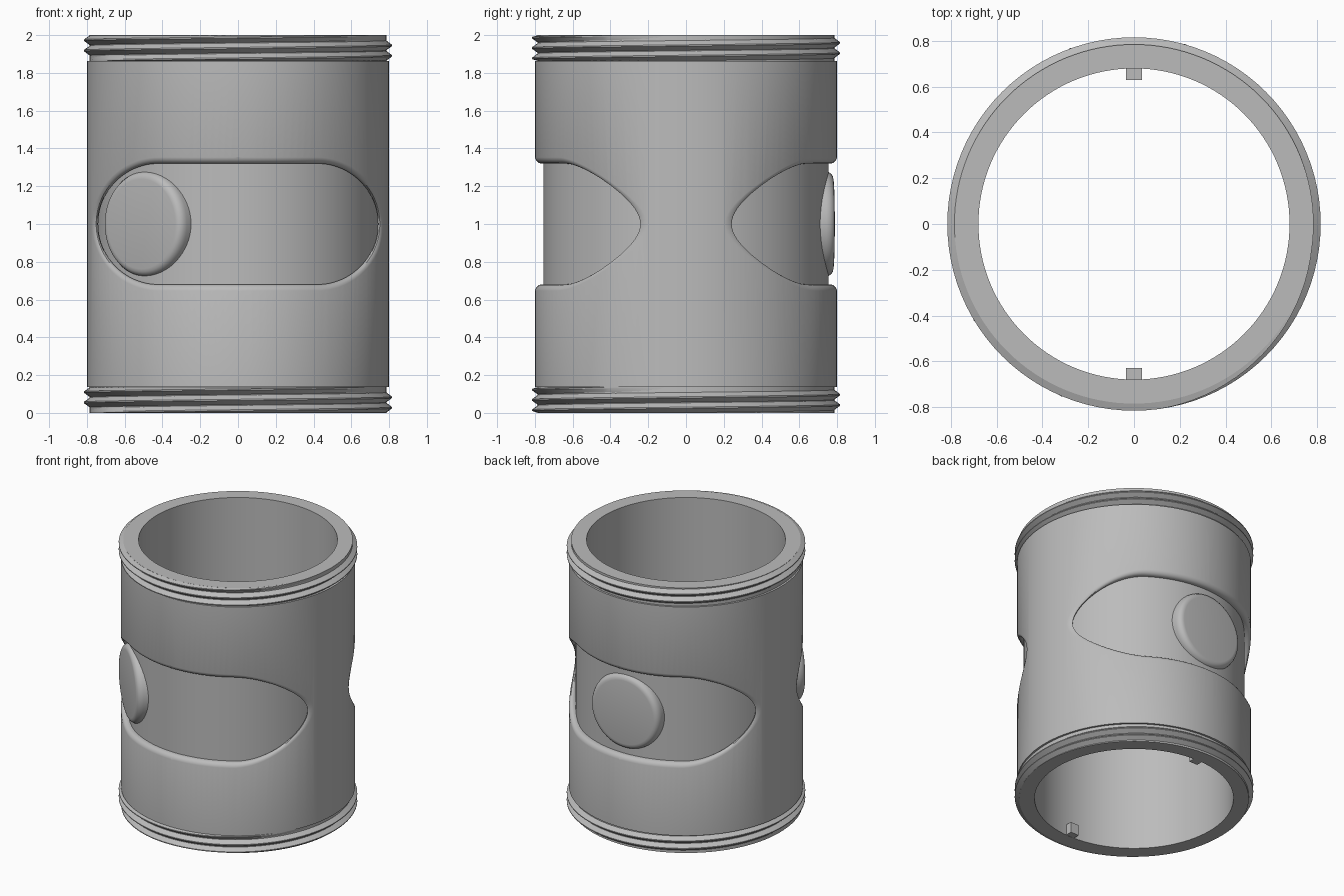
import bpy
import bmesh
from math import sin, cos, pi, sqrt, radians
from mathutils import Matrix

if "Cube" in bpy.data.objects:
    bpy.data.objects.remove(bpy.data.objects["Cube"])

grey = bpy.data.materials.new("plain grey")
grey.use_nodes = True
COLOUR = (0.5, 0.5, 0.5, 1)
grey.diffuse_color = COLOUR
grey.node_tree.nodes["Principled BSDF"].inputs["Base Color"].default_value = COLOUR

BORE, OUTER, FLOOR = 0.68, 0.80, 0.755
HEIGHT, COLLAR = 2.0, 0.137


def finish(name, bm):
    bmesh.ops.remove_doubles(bm, verts=bm.verts, dist=1e-5)
    bmesh.ops.recalc_face_normals(bm, faces=bm.faces)
    mesh = bpy.data.meshes.new(name)
    bm.to_mesh(mesh)
    bm.free()
    mesh.materials.append(grey)
    ob = bpy.data.objects.new(name, mesh)
    bpy.context.collection.objects.link(ob)
    return ob


def activate(ob):
    bpy.ops.object.select_all(action="DESELECT")
    ob.select_set(True)
    bpy.context.view_layer.objects.active = ob


def smooth(ob, angle=35):
    activate(ob)
    bpy.ops.object.shade_smooth_by_angle(angle=radians(angle))


def bridge(bm, a, b):
    """Join two closed loops of vertices with quads."""
    for i in range(len(a)):
        j = (i + 1) % len(a)
        bm.faces.new((a[i], a[j], b[j], b[i]))


def lathe(name, profile, segments=128, closed=False, matrix=Matrix()):
    """Turn an (r, z) profile about z; open profiles get flat end caps."""
    bm = bmesh.new()
    rings = [[bm.verts.new((r * cos(2 * pi * i / segments), r * sin(2 * pi * i / segments), z))
              for i in range(segments)] for r, z in profile]
    for a, b in zip(rings, rings[1:]):
        bridge(bm, a, b)
    if closed:
        bridge(bm, rings[-1], rings[0])
    else:
        bm.faces.new(rings[0])
        bm.faces.new(rings[-1])
    bm.transform(matrix)
    return finish(name, bm)


def tube(name, outer, z0, z1):
    return lathe(name, [(BORE, z0), (outer, z0), (outer, z1), (BORE, z1)], closed=True)


def slot_cutter(name, side):
    """Long rounded slot wrapped on the wall, flaring to a rounded rim."""
    straight, end_r, n = 0.42, 0.32, 24
    bm = bmesh.new()
    levels = [(0, FLOOR), (0, 0.768), (0.004, 0.78), (0.011, 0.789),
              (0.021, 0.796), (0.035, 0.8005), (0.036, 0.86)]
    rings = []
    for off, rad in levels:
        r = end_r + off
        # upper outline from left tip to right tip
        up = [(-straight - r * cos(pi / 2 * i / n), r * sin(pi / 2 * i / n)) for i in range(n)]
        up += [(-straight + 2 * straight * i / n, r) for i in range(n + 1)]
        up += [(straight + r * sin(pi / 2 * i / n), r * cos(pi / 2 * i / n)) for i in range(1, n)]
        up.append((straight + r, 0))
        outline = up + [(x, -z) for x, z in reversed(up[1:-1])]
        rings.append([bm.verts.new((x, side * sqrt(rad * rad - x * x), 1 + z)) for x, z in outline])
    for a, b in zip(rings, rings[1:]):
        bridge(bm, a, b)
    # upright strips make both ends follow the cylinder
    for ring in (rings[0], rings[-1]):
        total = len(ring)
        half = total // 2
        bm.faces.new((ring[0], ring[1], ring[-1]))
        for i in range(1, half - 1):
            bm.faces.new((ring[i], ring[i + 1], ring[total - i - 1], ring[total - i]))
        bm.faces.new((ring[half - 1], ring[half], ring[half + 1]))
    ob = finish(name, bm)
    ob.hide_render = True
    return ob


def thread(name, z0, z1):
    """V-shaped ridge running in a helix round a collar, fading at both ends."""
    pitch, steps, root, height = 0.055, 96, 0.783, 0.033
    bm = bmesh.new()
    count = int(steps * ((z1 - z0) / pitch + 1))
    prev = None
    for i in range(count + 1):
        a = 2 * pi * i / steps
        zc = z0 - pitch / 2 + pitch * i / steps
        peak = root + height * max(0, min(1, (zc - z0) / 0.012, (z1 - zc) / 0.012))
        row = []
        for r, dz in ((root, -0.5), (peak, -0.06), (peak, 0.06), (root, 0.5)):
            z = min(z1, max(z0, zc + dz * pitch))
            row.append(bm.verts.new((r * cos(a), r * sin(a), z)))
        if prev:
            for k in range(3):
                bm.faces.new((prev[k], row[k], row[k + 1], prev[k + 1]))
        prev = row
    bmesh.ops.dissolve_degenerate(bm, dist=1e-5, edges=bm.edges)
    return finish(name, bm)


# main wall with a wrapped slot on the front and back
body = tube("body", OUTER, COLLAR, HEIGHT - COLLAR)
for side, label in ((-1, "front"), (1, "back")):
    cutter = slot_cutter(label + "_slot_cutter", side)
    mod = body.modifiers.new(label + "_slot", "BOOLEAN")
    mod.operation = "DIFFERENCE"
    mod.solver = "EXACT"
    mod.object = cutter
    activate(body)
    bpy.ops.object.modifier_apply(modifier=mod.name)
    bpy.data.objects.remove(cutter)
smooth(body)

# threaded collars at both ends
for label, z0, z1 in (("bottom", 0, COLLAR), ("top", HEIGHT - COLLAR, HEIGHT)):
    smooth(tube(label + "_collar", 0.785, z0, z1))
    smooth(thread(label + "_thread", z0, z1), 25)

# round buttons in the slots, turned about the tube axis
button = [(0.28, 0.69), (0.28, 0.735), (0.276, 0.753), (0.267, 0.768),
          (0.254, 0.777), (0.238, 0.78)]
for label, turn in (("front_button", -41), ("back_button", 182)):
    place = (Matrix.Translation((0, 0, 1)) @ Matrix.Rotation(radians(turn), 4, "Z")
             @ Matrix.Rotation(pi / 2, 4, "X"))
    smooth(lathe(label, button, 64, matrix=place))

# small locating keys inside the lower rim
for side, label in ((-1, "front_key"), (1, "back_key")):
    bm = bmesh.new()
    bmesh.ops.create_cube(bm, size=1)
    bm.transform(Matrix.Translation((0, side * 0.66, 0.041)) @ Matrix.Diagonal((0.07, 0.06, 0.08, 1)))
    finish(label, bm)
